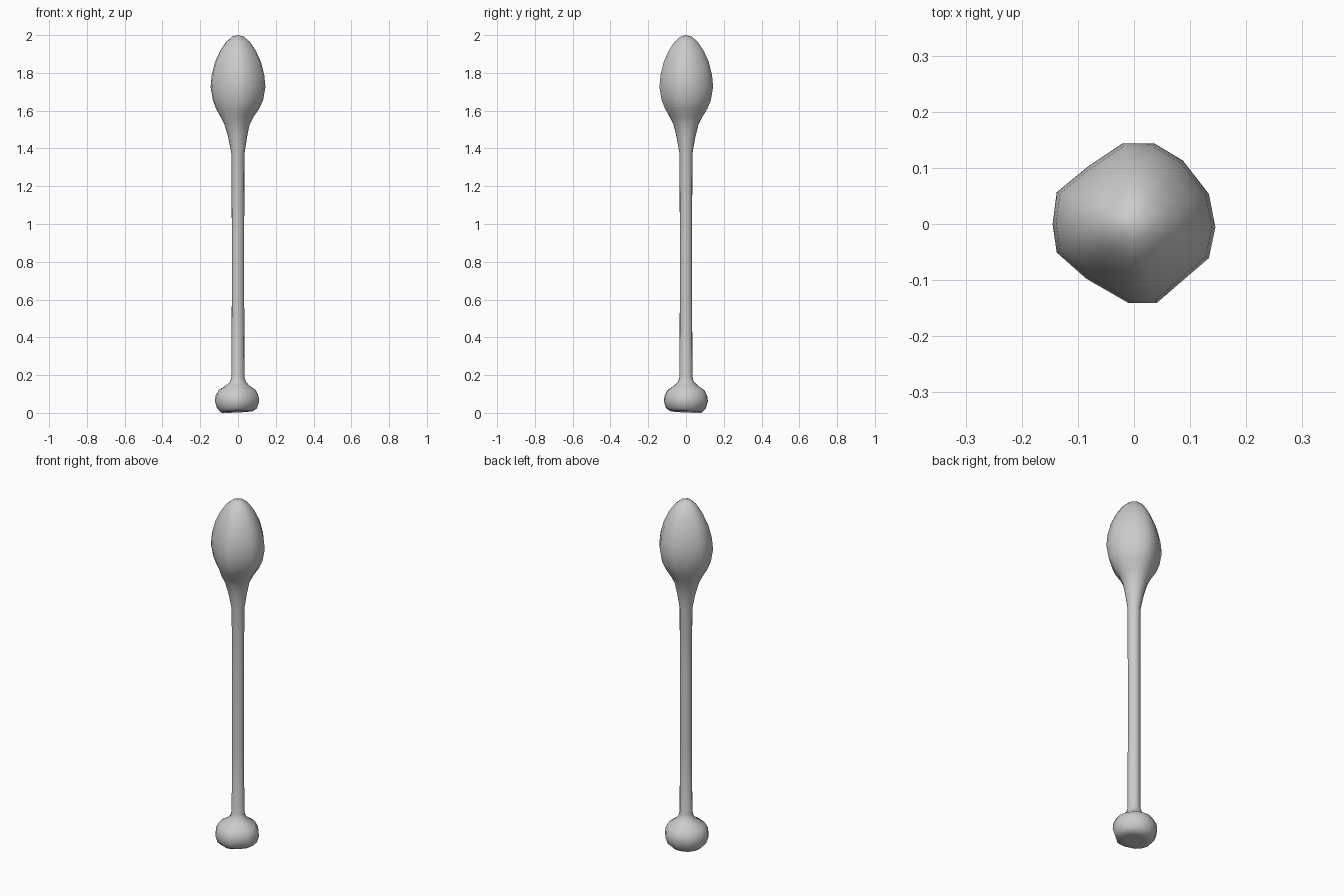
import bpy, bmesh, math

if "Cube" in bpy.data.objects:
    bpy.data.objects.remove(bpy.data.objects["Cube"])

# Slightly irregular faceted outline of the head (unit radius, counter-clockwise)
HEAD = [(1.0, -.04), (.92, .37), (.60, .78), (.25, .99), (-.14, .99), (-.56, .71),
        (-.95, .39), (-1.0, 0), (-.95, -.35), (-.59, -.67), (-.07, -.97), (.28, -.97),
        (.92, -.42)]
N = len(HEAD)
ROUND = [(math.cos(math.atan2(y, x)), math.sin(math.atan2(y, x))) for x, y in HEAD]

# (radius, height, x offset, outline)
RINGS = [
    (.045, .008, -.005, ROUND), (.085, .006, -.005, ROUND), (.106, .025, -.005, ROUND),
    (.117, .060, -.005, ROUND), (.114, .090, -.005, ROUND), (.097, .122, -.004, ROUND),
    (.062, .145, -.002, ROUND), (.042, .165, 0, ROUND), (.034, .190, 0, ROUND),
    (.033, .60, 0, ROUND), (.033, 1.0, 0, ROUND), (.034, 1.37, 0, ROUND),
    (.050, 1.46, -.002, ROUND), (.066, 1.525, -.005, ROUND), (.086, 1.565, -.005, ROUND),
    (.114, 1.61, -.002, HEAD), (.133, 1.655, 0, HEAD), (.145, 1.725, 0, HEAD),
    (.139, 1.79, 0, HEAD), (.121, 1.86, 0, HEAD), (.093, 1.92, 0, HEAD),
    (.062, 1.965, 0, HEAD), (.030, 1.992, 0, HEAD),
]

# One continuous skin: foot knob, shaft, flared neck and egg-shaped head
bm = bmesh.new()
loops = [[bm.verts.new((dx + r * x, r * y, z)) for x, y in shape]
         for r, z, dx, shape in RINGS]
for a, b in zip(loops, loops[1:]):
    for i in range(N):
        j = (i + 1) % N
        bm.faces.new((a[i], a[j], b[j], b[i]))

# Close both ends
tip = bm.verts.new((0, 0, 2.0))
foot = bm.verts.new((-.005, 0, .012))
for i in range(N):
    j = (i + 1) % N
    bm.faces.new((loops[-1][i], loops[-1][j], tip))
    bm.faces.new((loops[0][j], loops[0][i], foot))

# Gentle tilt of the knob underside so its lowest edge meets the ground
for v in loops[1]:
    v.co.z += .06 * (v.co.x - v.co.y) * .8

bmesh.ops.recalc_face_normals(bm, faces=bm.faces)
for f in bm.faces:
    f.smooth = True
low = min(v.co.z for v in bm.verts)
for v in bm.verts:
    if v.co.z < .1:
        v.co.z -= low
mesh = bpy.data.meshes.new("knobbed_stick")
bm.to_mesh(mesh)
bm.free()
stick = bpy.data.objects.new("knobbed_stick", mesh)
bpy.context.collection.objects.link(stick)
